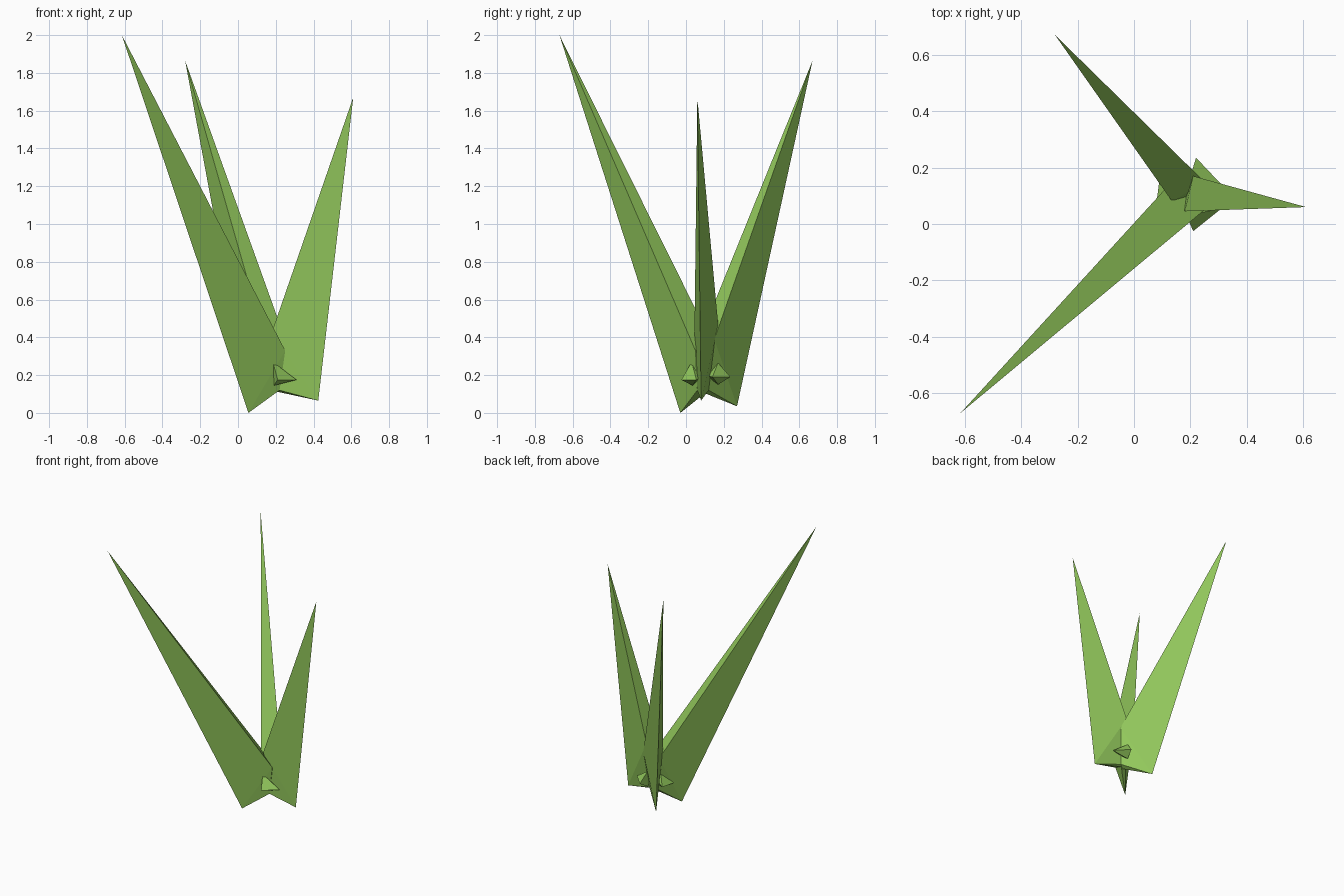
import bpy, bmesh

if "Cube" in bpy.data.objects:
    bpy.data.objects.remove(bpy.data.objects["Cube"])

green = bpy.data.materials.new("leaf green")
green.diffuse_color = (0.29, 0.58, 0.107, 1.0)
green.use_nodes = True
green.node_tree.nodes["Principled BSDF"].inputs["Base Color"].default_value = green.diffuse_color


def faceted(name, points):
    """Flat-shaded convex solid around a few corner points."""
    bm = bmesh.new()
    for p in points:
        bm.verts.new(p)
    result = bmesh.ops.convex_hull(bm, input=bm.verts[:])
    loose = [v for v in bm.verts if not v.link_faces]
    bmesh.ops.delete(bm, geom=loose, context='VERTS')
    bmesh.ops.recalc_face_normals(bm, faces=bm.faces[:])
    mesh = bpy.data.meshes.new(name)
    bm.to_mesh(mesh)
    bm.free()
    mesh.materials.append(green)
    obj = bpy.data.objects.new(name, mesh)
    bpy.context.collection.objects.link(obj)
    return obj


# Shared root where the blades meet
root = [(0.22, 0.06, 0.12), (0.17, 0.11, 0.12), (0.22, 0.12, 0.12)]

# Long blades: tip, outer heel, two inner corners
blades = {
    "front_left_blade": [(-0.615, -0.67, 2.0), (0.055, -0.03, 0.0),
                         (0.25, 0.05, 0.33), (0.125, 0.14, 0.37)],
    "back_blade": [(-0.28, 0.67, 1.865), (0.06, 0.27, 0.035),
                   (0.135, 0.08, 0.41), (0.25, 0.15, 0.39)],
    "right_blade": [(0.61, 0.06, 1.67), (0.425, 0.08, 0.065),
                    (0.18, 0.045, 0.43), (0.21, 0.17, 0.47)],
}
for name, corners in blades.items():
    faceted(name, corners + root)

# Short buds in the gaps: two outer corners, top, bottom, and buried centre
buds = {
    "front_bud": [(0.21, -0.025, 0.175), (0.31, 0.055, 0.175),
                  (0.185, 0.03, 0.27), (0.19, 0.035, 0.145)],
    "back_bud": [(0.22, 0.235, 0.19), (0.31, 0.14, 0.19),
                 (0.20, 0.17, 0.265), (0.20, 0.17, 0.15)],
    "left_bud": [(0.075, 0.04, 0.16), (0.09, 0.155, 0.17),
                 (0.15, 0.09, 0.265), (0.15, 0.10, 0.145)],
}
for name, corners in buds.items():
    faceted(name, corners + [(0.2, 0.1, 0.2)])
